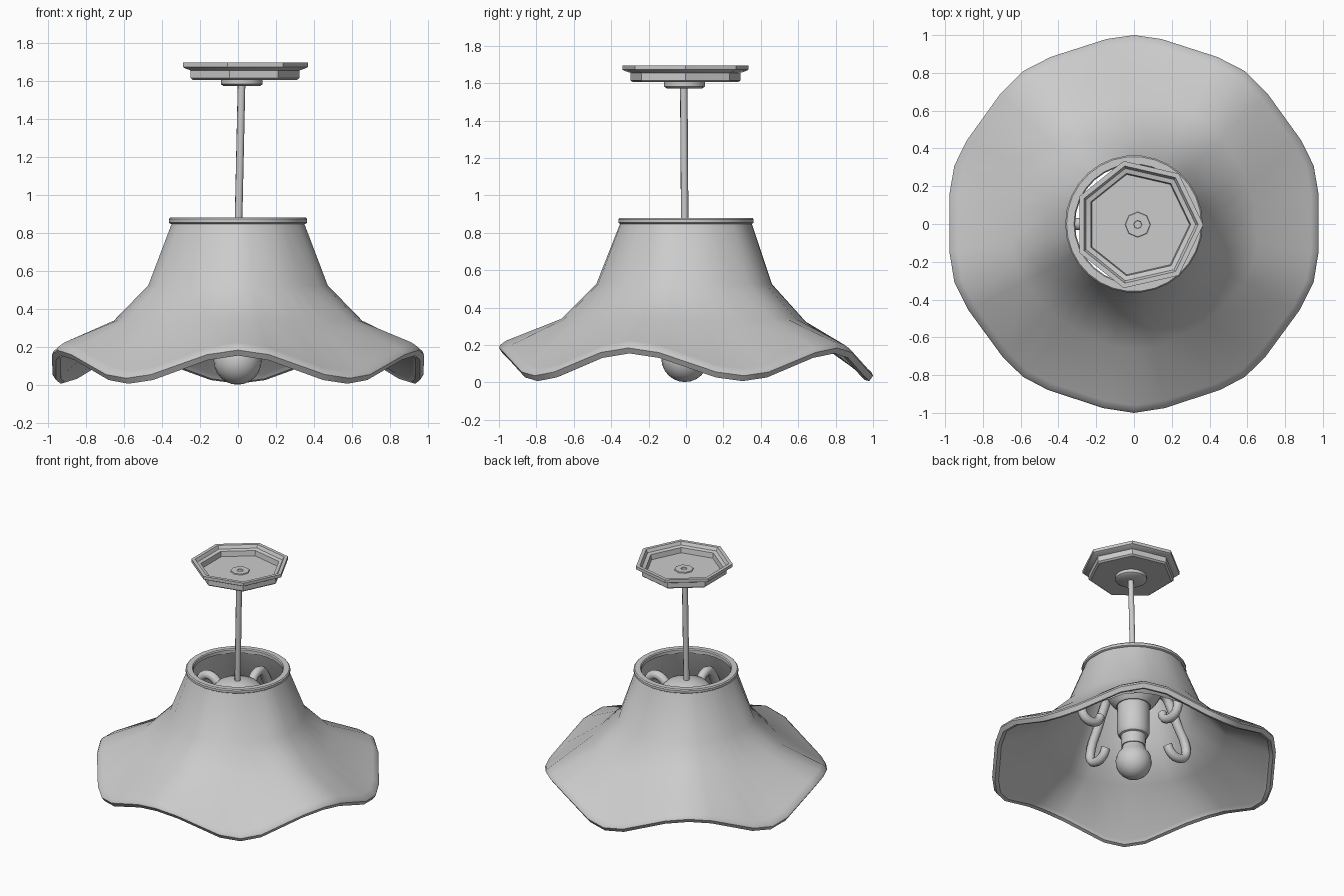
import bpy, bmesh, math
from math import cos, sin, pi, radians

if "Cube" in bpy.data.objects:
    bpy.data.objects.remove(bpy.data.objects["Cube"])


def finish(obj, angle):
    bpy.ops.object.select_all(action='DESELECT')
    bpy.context.view_layer.objects.active = obj
    obj.select_set(True)
    bpy.ops.object.shade_smooth_by_angle(angle=radians(angle))


def loft(name, profile, angles, closed=False, center=(0, 0), angle=35):
    """Sweep a profile of (radius, z) around z; profile may be a function of the angle."""
    bm = bmesh.new()
    cols = []
    for a in angles:
        pts = profile(a) if callable(profile) else profile
        cols.append([bm.verts.new((center[0] + r * cos(a), center[1] + r * sin(a), z))
                     for r, z in pts])
    n, m = len(cols), len(cols[0])
    for i in range(n):
        a, b = cols[i], cols[(i + 1) % n]
        for j in range(m if closed else m - 1):
            k = (j + 1) % m
            bm.faces.new((a[j], b[j], b[k], a[k]))
    bmesh.ops.remove_doubles(bm, verts=bm.verts, dist=1e-5)
    bmesh.ops.recalc_face_normals(bm, faces=bm.faces)
    me = bpy.data.meshes.new(name)
    bm.to_mesh(me)
    bm.free()
    obj = bpy.data.objects.new(name, me)
    bpy.context.collection.objects.link(obj)
    finish(obj, angle)
    return obj


def even(n):
    return [2 * pi * i / n for i in range(n)]


def tube(name, points, radius, kind='POLY', rot=0):
    cu = bpy.data.curves.new(name, 'CURVE')
    cu.dimensions = '3D'
    cu.bevel_depth = radius
    cu.bevel_resolution = 2
    cu.resolution_u = 3
    cu.use_fill_caps = True
    sp = cu.splines.new(kind)
    if kind == 'BEZIER':
        sp.bezier_points.add(len(points) - 1)
        for bp, p in zip(sp.bezier_points, points):
            bp.co = p
            bp.handle_left_type = bp.handle_right_type = 'AUTO'
    else:
        sp.points.add(len(points) - 1)
        for q, p in zip(sp.points, points):
            q.co = (*p, 1)
    obj = bpy.data.objects.new(name, cu)
    obj.rotation_euler[2] = rot
    bpy.context.collection.objects.link(obj)
    bpy.ops.object.select_all(action='DESELECT')
    bpy.context.view_layer.objects.active = obj
    obj.select_set(True)
    bpy.ops.object.convert(target='MESH')
    finish(bpy.context.view_layer.objects.active, 50)


# Shade: five-wave hem, six columns per wave, low point at the back
def shade_profile(a):
    w = cos(5 * (a - pi / 2))          # +1 at low points, -1 at high points
    h = 0.128 - 0.074 * w              # hem height
    R = 0.983 + 0.017 * abs(w) ** 3    # hem radius
    return [(0.350, 0.855), (0.470 - 0.01 * w, 0.525), (0.652 - 0.012 * w, 0.333 - 0.008 * w),
            (R - 0.04, h + 0.022), (R - 0.008, h), (R, h - 0.018), (R - 0.02, h - 0.047),
            (R - 0.045, h - 0.040), (R - 0.06, h - 0.015),
            (0.632 - 0.012 * w, 0.300 - 0.008 * w), (0.438 - 0.01 * w, 0.515), (0.318, 0.855)]


shade_angles = [radians(90 + 72 * k + d) for k in range(5) for d in (0, 8.5, 26.5, 36, 45.5, 63.5)]
loft("shade", shade_profile, shade_angles, closed=True, angle=40)

# Rim band around the top opening
loft("shade_top_rim", [(0.355, 0.848), (0.364, 0.854), (0.364, 0.872), (0.357, 0.880),
                       (0.318, 0.880), (0.312, 0.872), (0.312, 0.848)],
     even(30), closed=True)

# Seven-sided ceiling canopy, hollow from above
loft("canopy", [(0, 1.605), (0.288, 1.605), (0.302, 1.615), (0.302, 1.655), (0.33, 1.664),
                (0.345, 1.672), (0.345, 1.695), (0.318, 1.695), (0.305, 1.672),
                (0.278, 1.665), (0.272, 1.627), (0, 1.627)],
     even(7), center=(0.022, -0.003), angle=20)
loft("canopy_collar", [(0, 1.572), (0.095, 1.572), (0.11, 1.582), (0.11, 1.608), (0, 1.608)],
     even(20), center=(0.02, -0.008))
loft("canopy_nut", [(0, 1.62), (0.07, 1.62), (0.065, 1.634), (0.022, 1.634), (0.02, 1.628), (0, 1.628)],
     even(8), center=(0.02, -0.003))

# Slightly leaning rod
tube("rod", [(0.0, -0.006, 0.74), (0.019, -0.012, 1.60)], 0.021)

# Hub dome with lamp socket
loft("hub", [(0, 0.79), (0.06, 0.785), (0.14, 0.76), (0.19, 0.71), (0.195, 0.67), (0.16, 0.61),
             (0.12, 0.57), (0, 0.57)], even(20), center=(0, -0.006), angle=45)
loft("socket", [(0, 0.60), (0.10, 0.60), (0.113, 0.58), (0.113, 0.36), (0.10, 0.335),
                (0.088, 0.33), (0.084, 0.25), (0, 0.25)], even(20), center=(0, -0.006))

# Bulb: sphere with a short neck
bulb = [(0, 0.002)] + [(0.126 * sin(t), 0.128 - 0.126 * cos(t))
                       for t in (pi * i / 12 for i in range(1, 10))]
loft("bulb", bulb + [(0.07, 0.27), (0, 0.27)], even(20), center=(-0.002, -0.006), angle=60)

# Four scrolled arms
arm = [(0.13, 0.66), (0.20, 0.745), (0.275, 0.755), (0.335, 0.68), (0.39, 0.57),
       (0.465, 0.43), (0.465, 0.345), (0.40, 0.305), (0.33, 0.33), (0.305, 0.375)]
for i in range(4):
    tube("arm_%d" % (i + 1), [(r, 0, z) for r, z in arm], 0.033, 'BEZIER', i * pi / 2)
